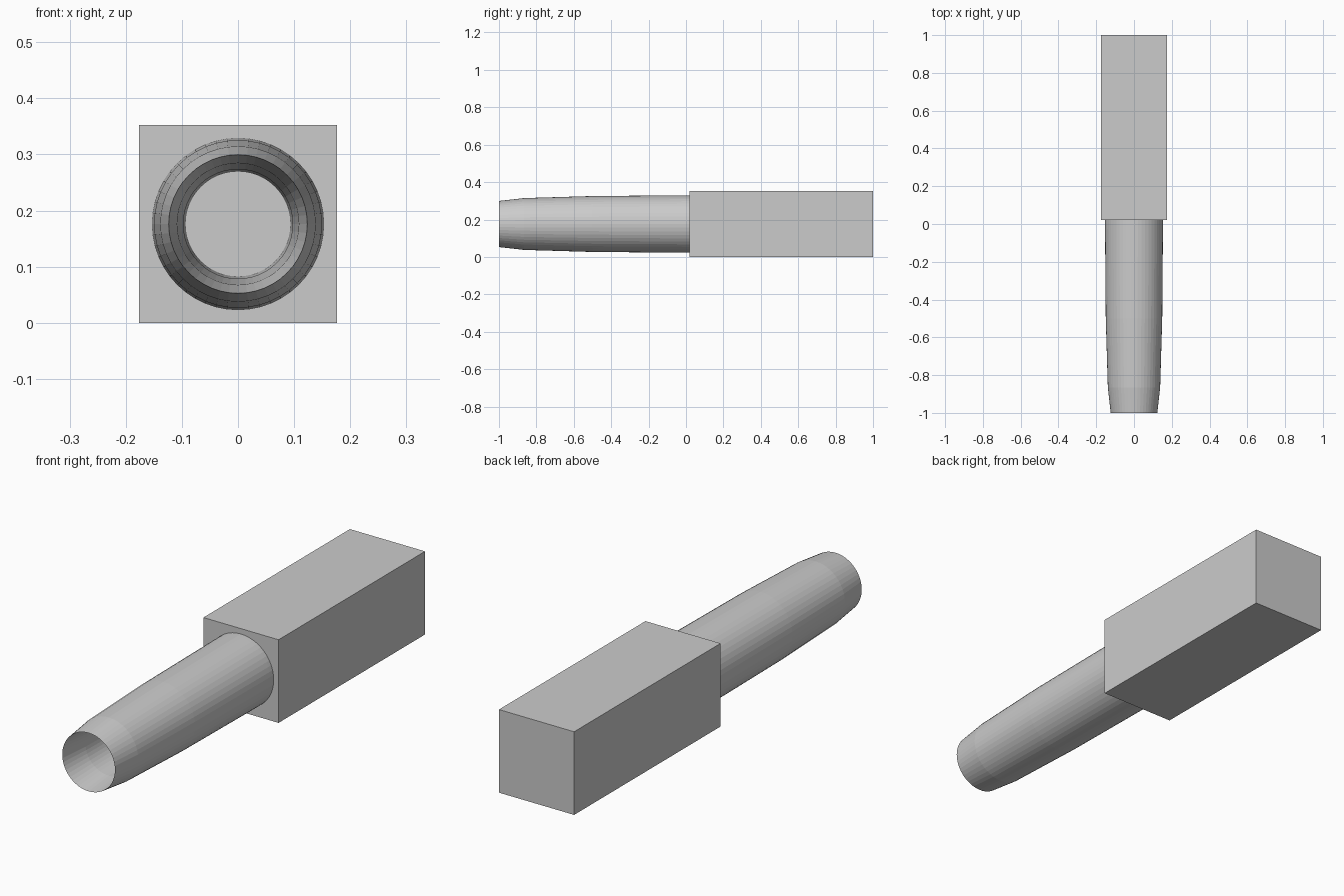
import bpy
import math

if "Cube" in bpy.data.objects:
    bpy.data.objects.remove(bpy.data.objects["Cube"])

HALF = 0.176        # half width of the square block, also the height of the axis
BLOCK_FRONT = 0.02
BLOCK_BACK = 1.0

# Square block at the back
bpy.ops.mesh.primitive_cube_add(
    size=1, location=(0, (BLOCK_FRONT + BLOCK_BACK) / 2, HALF))
block = bpy.context.object
block.name = "square_block"
block.scale = (2 * HALF, BLOCK_BACK - BLOCK_FRONT, 2 * HALF)

# Hollow barrel: a ring stretched along its axis, its rear half sits in the block
bpy.ops.mesh.primitive_torus_add(
    major_segments=48, minor_segments=12,
    major_radius=0.1235, minor_radius=0.03,
    location=(0, 0, HALF), rotation=(math.pi / 2, 0, 0))
barrel = bpy.context.object
barrel.name = "tapered_barrel"
barrel.scale = (1, 1, 0.9995 / 0.03)
